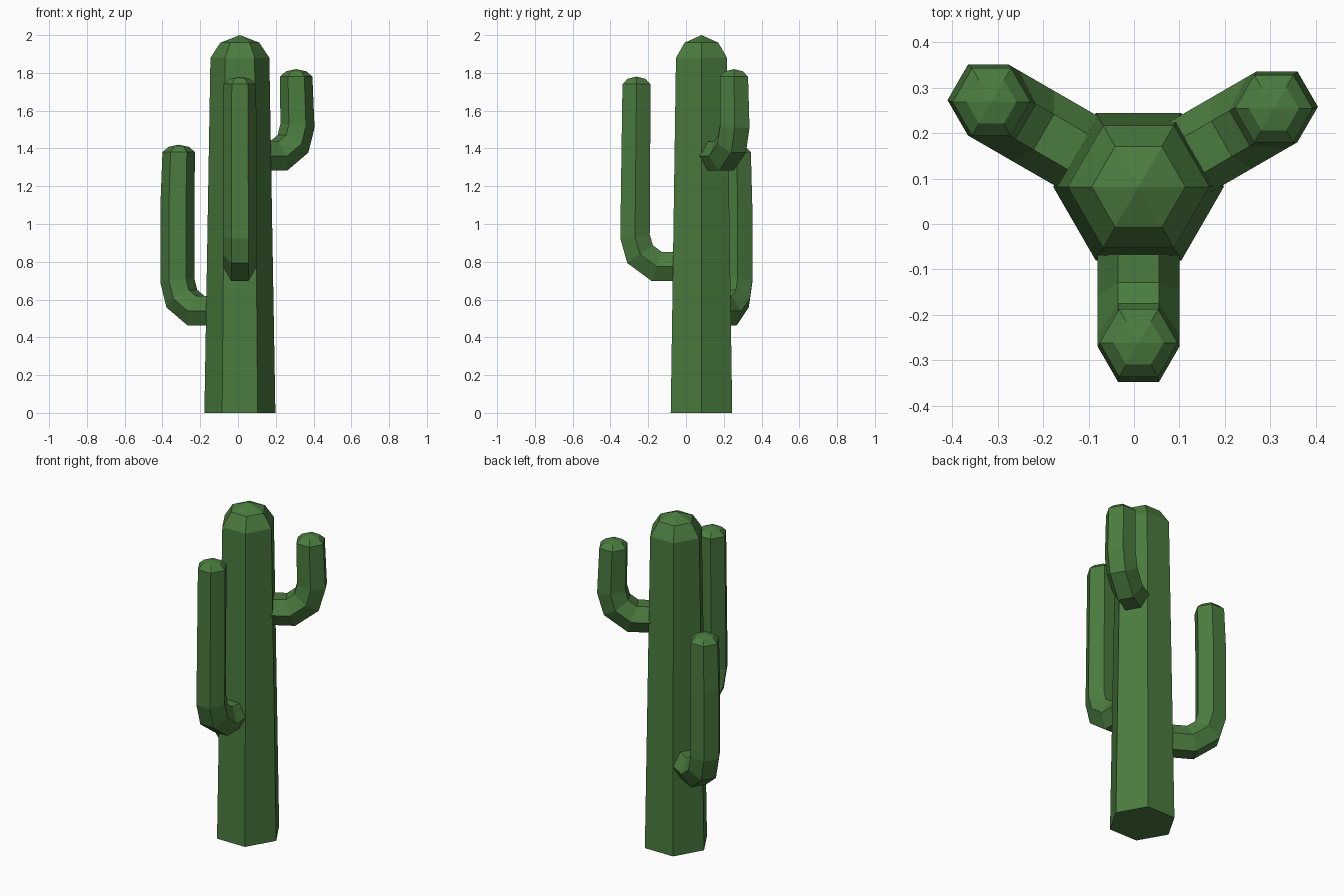
import bpy, bmesh, math
from mathutils import Vector

if "Cube" in bpy.data.objects:
    bpy.data.objects.remove(bpy.data.objects["Cube"])

CENTRE = Vector((0.01, 0.082, 0))
SIDES = 6

green = bpy.data.materials.new("cactus_green")
green.diffuse_color = (0.07, 0.2, 0.05, 1)
green.use_nodes = True
green.node_tree.nodes["Principled BSDF"].inputs["Base Color"].default_value = green.diffuse_color


def sweep(name, path, heading):
    """Hexagonal tube along (distance, height, radius) points in a vertical plane.
    A zero radius at the end closes the tube to a point."""
    out = Vector((math.cos(heading), math.sin(heading), 0))
    side = Vector((-out.y, out.x, 0))
    up = Vector((0, 0, 1))
    bm = bmesh.new()
    rings = []
    n_body = len(path) - 2          # the last two points form the domed cap
    for i, (d, z, rad) in enumerate(path[:-1]):
        if i >= n_body - 1:
            slope, mitre = math.pi / 2, 1
        else:
            nxt = path[i + 1]
            after = math.atan2(nxt[1] - z, nxt[0] - d)
            prev = path[i - 1] if i else None
            before = math.atan2(z - prev[1], d - prev[0]) if prev else after
            slope = (before + after) / 2
            mitre = 1 / math.cos((after - before) / 2)
        normal = (out * math.sin(slope) - up * math.cos(slope)) * mitre
        mid = CENTRE + out * d + up * z
        rings.append([bm.verts.new(mid + side * rad * math.cos(a) + normal * rad * math.sin(a))
                      for a in (k * math.tau / SIDES for k in range(SIDES))])
    tip = bm.verts.new(CENTRE + out * path[-1][0] + up * path[-1][1])
    bm.faces.new(rings[0])
    for a, b in zip(rings, rings[1:]):
        for k in range(SIDES):
            j = (k + 1) % SIDES
            bm.faces.new((a[k], a[j], b[j], b[k]))
    for k in range(SIDES):
        bm.faces.new((rings[-1][k], rings[-1][(k + 1) % SIDES], tip))
    bmesh.ops.recalc_face_normals(bm, faces=bm.faces[:])
    mesh = bpy.data.meshes.new(name)
    bm.to_mesh(mesh)
    bm.free()
    mesh.materials.append(green)
    obj = bpy.data.objects.new(name, mesh)
    bpy.context.collection.objects.link(obj)


def arm(name, angle, z, top, reach=0.352, mid=None):
    """Elbowed arm leaving the trunk at height z and rising to a domed top."""
    path = [(0.10, z, 0.09), (reach - 0.115, z, 0.09),
            (reach - 0.027, z + 0.065, 0.09), (reach, z + 0.16, 0.09)]
    if mid:
        path.append((reach, mid, 0.09))
    end = reach - 0.008
    path += [(end, top - 0.04, 0.086), (end, top - 0.012, 0.055), (end, top, 0)]
    sweep(name, path, math.radians(angle))


# Tapered trunk with domed top
sweep("trunk", [(0, 0, 0.188), (0, 1.88, 0.156), (0, 1.96, 0.103), (0, 2.0, 0)],
      math.radians(-90))

# Three arms, evenly spread round the trunk
arm("front_arm", -90, 0.775, 1.78)
arm("right_arm", 30, 1.36, 1.82)
arm("left_arm", 150, 0.54, 1.42, reach=0.382, mid=1.1)
